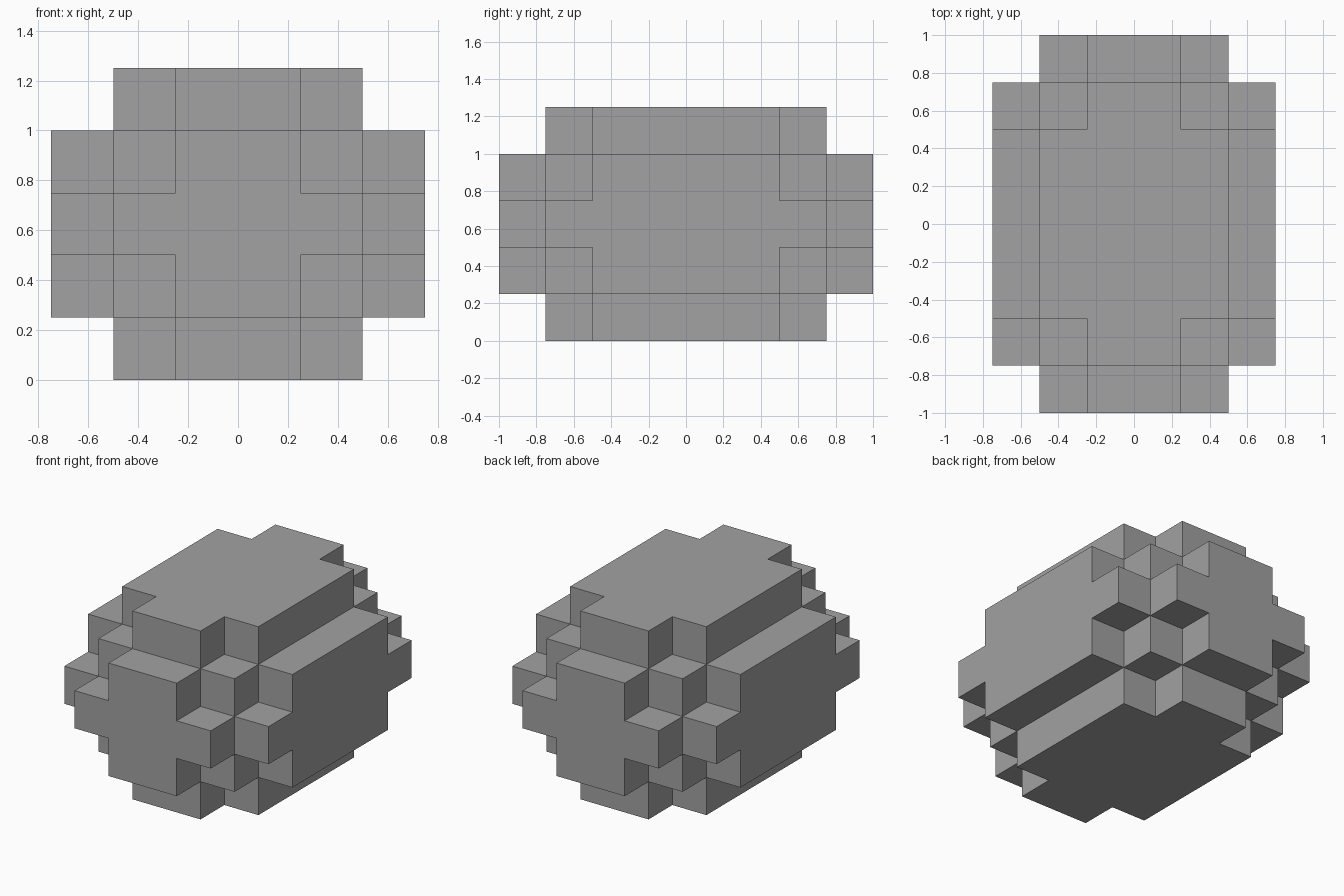
import bpy, bmesh, math
from mathutils import Vector

cube = bpy.data.objects.get("Cube")
if cube:
    bpy.data.objects.remove(cube, do_unlink=True)

CELL = 0.25
NX, NY, NZ = 6, 8, 5

# Stone grey material
grey = bpy.data.materials.new("stone_grey")
grey.use_nodes = True
colour = (0.36, 0.36, 0.36, 1.0)
grey.diffuse_color = colour
bsdf = next(n for n in grey.node_tree.nodes if n.type == 'BSDF_PRINCIPLED')
bsdf.inputs["Base Color"].default_value = colour
bsdf.inputs["Roughness"].default_value = 0.9

# Mirrored half-extents, in cells, of the blocks whose union is the boulder:
# (x, y, z), with z measured from the centre of the middle layer
BLOCKS = [
    (2, 3, 1.5),                   # core
    (3, 3, 0.5), (3, 2, 1.5),      # left and right bulges
    (2, 4, 0.5), (1, 4, 1.5),      # front and back bulges
    (2, 2, 2.5), (1, 3, 2.5),      # top and bottom bulges
]


def solid(i, j, k):
    """True when the cell lies inside any block."""
    x, y, z = (abs(c + 0.5 - n / 2) for c, n in ((i, NX), (j, NY), (k, NZ)))
    return any(x < bx and y < by and z < bz for bx, by, bz in BLOCKS)


# Skin the outside of the stepped shape
bm = bmesh.new()
origin = Vector((NX / 2, NY / 2, 0))
for i in range(NX):
    for j in range(NY):
        for k in range(NZ):
            if not solid(i, j, k):
                continue
            centre = Vector((i + 0.5, j + 0.5, k + 0.5)) - origin
            for axis in range(3):
                for sign in (-1, 1):
                    n = Vector((0, 0, 0))
                    n[axis] = sign
                    if solid(i + sign * (axis == 0), j + sign * (axis == 1),
                             k + sign * (axis == 2)):
                        continue
                    u = Vector((0, 0, 0))
                    u[(axis + 1) % 3] = 1
                    v = n.cross(u)
                    ring = [(centre + (n + a * u + b * v) / 2) * CELL
                            for a, b in ((-1, -1), (1, -1), (1, 1), (-1, 1))]
                    bm.faces.new([bm.verts.new(p) for p in ring])

# Weld the cells and merge coplanar faces into clean panels
bmesh.ops.remove_doubles(bm, verts=bm.verts[:], dist=0.001)
bmesh.ops.dissolve_limit(bm, angle_limit=math.radians(1),
                         verts=bm.verts[:], edges=bm.edges[:])

mesh = bpy.data.meshes.new("boulder")
bm.to_mesh(mesh)
bm.free()
mesh.materials.append(grey)
boulder = bpy.data.objects.new("boulder", mesh)
bpy.context.collection.objects.link(boulder)
